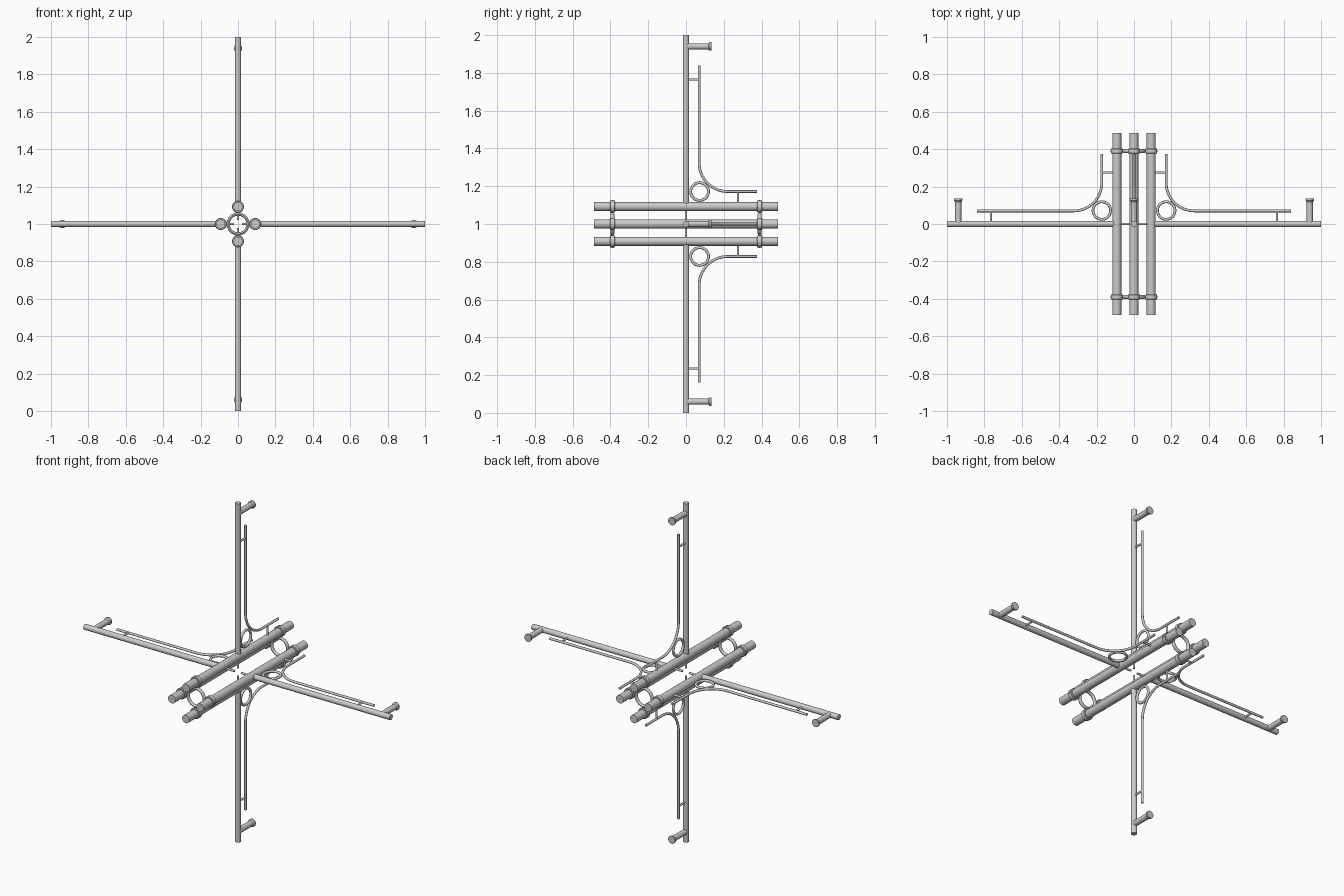
import bpy, bmesh
from math import pi, sin, cos, radians
from mathutils import Matrix, Vector

if "Cube" in bpy.data.objects:
    bpy.data.objects.remove(bpy.data.objects["Cube"])

CENTRE = Matrix.Translation((0, 0, 1))


def place(name, bm, spin):
    # spin turns a part around the y axis running through the hub
    bmesh.ops.recalc_face_normals(bm, faces=bm.faces)
    me = bpy.data.meshes.new(name)
    bm.to_mesh(me)
    bm.free()
    ob = bpy.data.objects.new(name, me)
    bpy.context.collection.objects.link(ob)
    ob.matrix_world = CENTRE @ Matrix.Rotation(spin, 4, 'Y')
    bpy.ops.object.select_all(action='DESELECT')
    ob.select_set(True)
    bpy.context.view_layer.objects.active = ob
    bpy.ops.object.shade_smooth_by_angle(angle=radians(35))


def sweep(name, path, radii, spin, sides=16, closed=False):
    # circular section carried along a path, with a radius at each point
    pts = [Vector(p) for p in path]
    n = len(pts)
    if not isinstance(radii, list):
        radii = [radii] * n
    bm = bmesh.new()
    rings = []
    for i, p in enumerate(pts):
        if closed:
            d = pts[(i + 1) % n] - pts[i - 1]
        else:
            d = pts[min(i + 1, n - 1)] - pts[max(i - 1, 0)]
        if d.length < 1e-6:
            d = pts[-1] - pts[0]
        d.normalize()
        # all paths lie in the xy plane, so z is always across them
        u, v = Vector((0, 0, 1)), d.cross(Vector((0, 0, 1)))
        rings.append([bm.verts.new(p + radii[i] * (cos(a) * u + sin(a) * v))
                      for a in (2 * pi * k / sides for k in range(sides))])
    for i in range(n if closed else n - 1):
        a, b = rings[i], rings[(i + 1) % n]
        for k in range(sides):
            m = (k + 1) % sides
            bm.faces.new((a[k], a[m], b[m], b[k]))
    if not closed:
        bm.faces.new(rings[0])
        bm.faces.new(rings[-1])
    place(name, bm, spin)


def circle_xy(x, y, r, n=36):
    return [(x + r * cos(2 * pi * k / n), y + r * sin(2 * pi * k / n), 0) for k in range(n)]


# curved brace: along the arm, around a quarter turn, then along the tube
brace = [(0.84, 0.07, 0)]
brace += [(0.322 - 0.15 * sin(a), 0.22 - 0.15 * cos(a), 0)
          for a in (pi / 2 * k / 14 for k in range(15))]
brace += [(0.172, 0.375, 0)]

for k in range(4):
    s = k * pi / 2
    # main bars
    sweep("arm", [(0.09, 0, 0), (1, 0, 0)], 0.0165, s)
    sweep("arm_inner_pin", [(0.022, 0, 0), (0.09, 0, 0)], 0.006, s, 12)
    sweep("hub_tube", [(0.092, -0.487, 0), (0.092, 0.487, 0)], 0.024, s, 24)
    # peg at the arm tip with a flared, recessed end
    sweep("tip_peg", [(0.94, y, 0) for y in (0, 0.118, 0.126, 0.135, 0.1351, 0.12)],
          [0.0165, 0.0165, 0.0225, 0.0225, 0.015, 0.013], s)
    # brace, its struts and the ring in the corner
    sweep("curved_brace", brace, 0.0072, s, 12)
    sweep("outer_strut", [(0.765, 0, 0), (0.765, 0.07, 0)], 0.006, s, 12)
    sweep("inner_strut", [(0.10, 0.275, 0), (0.172, 0.275, 0)], 0.006, s, 12)
    sweep("corner_ring", circle_xy(0.172, 0.072, 0.047), 0.0075, s, 12, True)
    # clamps around the tube ends
    for y in (-0.39, 0.39):
        sweep("tube_clamp", [(0.092, y + d, 0) for d in (-0.0135, -0.0105, 0.0105, 0.0135)],
              [0.029, 0.032, 0.032, 0.029], s, 24)
        sweep("clamp_bolt", [(0.12, y, 0), (0.1265, y, 0)], 0.005, s, 8)

# rings joining the four clamps, standing across the y axis
for y in (-0.39, 0.39):
    bm = bmesh.new()
    grid = []
    for i in range(36):
        a = 2 * pi * i / 36
        grid.append([bm.verts.new(((0.053 + 0.0085 * cos(b)) * cos(a), y + 0.0105 * sin(b),
                                   (0.053 + 0.0085 * cos(b)) * sin(a)))
                     for b in (2 * pi * j / 12 for j in range(12))])
    for i in range(36):
        for j in range(12):
            p, q, m = grid[i], grid[(i + 1) % 36], (j + 1) % 12
            bm.faces.new((p[j], p[m], q[m], q[j]))
    place("joining_ring", bm, 0)
